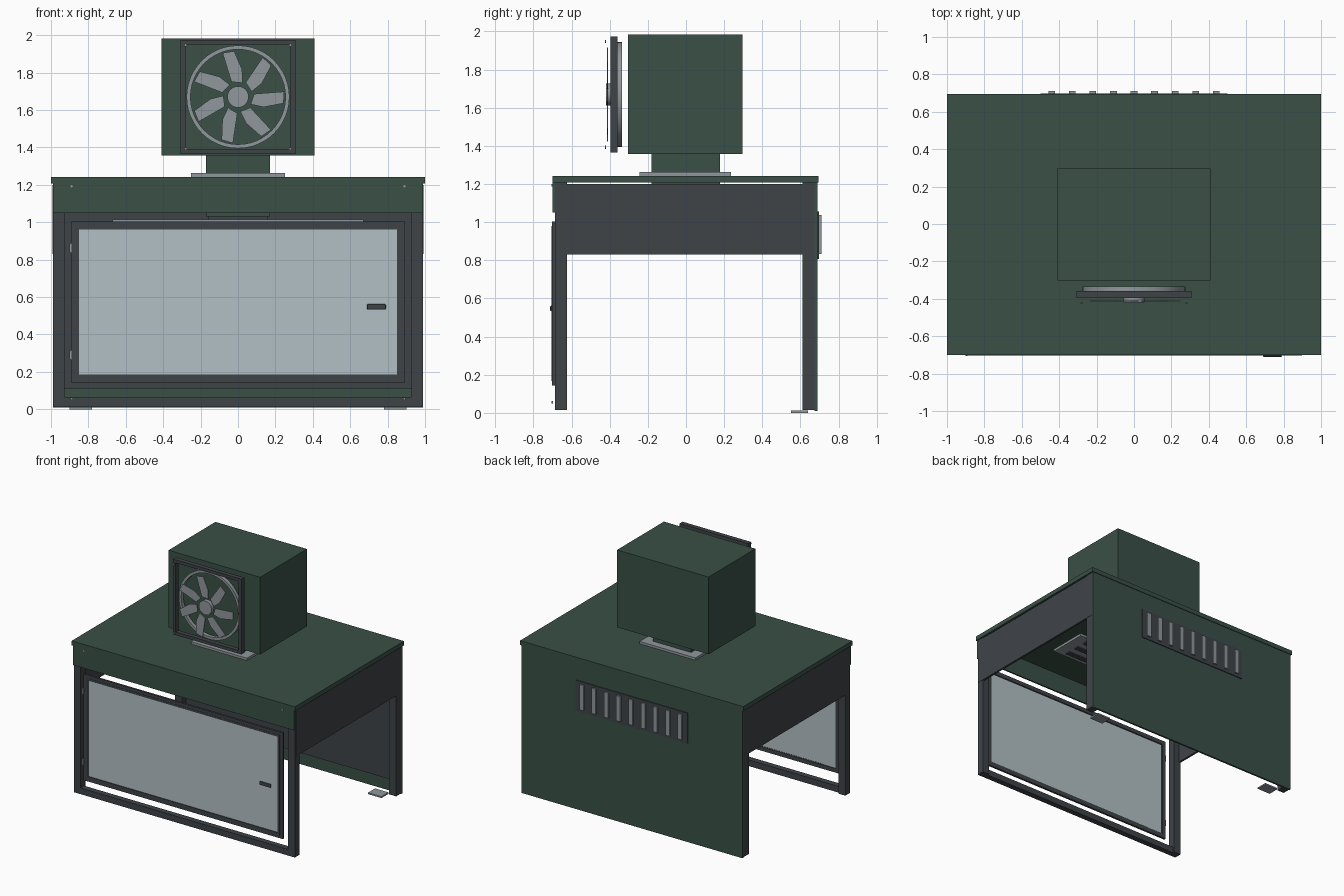
import bpy, bmesh, math
from mathutils import Vector

if "Cube" in bpy.data.objects:
    bpy.data.objects.remove(bpy.data.objects["Cube"])


def material(name, rgb):
    m = bpy.data.materials.new(name)
    m.diffuse_color = (*rgb, 1)
    m.use_nodes = True
    m.node_tree.nodes["Principled BSDF"].inputs["Base Color"].default_value = m.diffuse_color
    return m


GREEN = material("green_paint", (0.042, 0.08, 0.062))
DARK = material("dark_metal", (0.05, 0.057, 0.064))
LIGHT = material("light_metal", (0.28, 0.31, 0.33))
GLASS = material("pale_glass", (0.45, 0.53, 0.56))


def finish(name, bm, mat):
    bmesh.ops.recalc_face_normals(bm, faces=bm.faces)
    me = bpy.data.meshes.new(name)
    bm.to_mesh(me)
    bm.free()
    me.materials.append(mat)
    ob = bpy.data.objects.new(name, me)
    bpy.context.collection.objects.link(ob)
    return ob


def add_box(bm, x0, x1, y0, y1, z0, z1):
    vs = bmesh.ops.create_cube(bm, size=1)["verts"]
    for v in vs:
        v.co = Vector(((x0 + x1) / 2 + v.co.x * (x1 - x0),
                       (y0 + y1) / 2 + v.co.y * (y1 - y0),
                       (z0 + z1) / 2 + v.co.z * (z1 - z0)))


def boxes(name, mat, *dims):
    bm = bmesh.new()
    for d in dims:
        add_box(bm, *d)
    return finish(name, bm, mat)


def pair(name, mat, x0, x1, *rest):
    """The same box on the right and the left."""
    return boxes(name, mat, (x0, x1, *rest), (-x1, -x0, *rest))


def frame(name, mat, xo, z0, z1, w, y0, y1):
    """Rectangular frame facing the front, symmetric in x."""
    return boxes(name, mat,
                 (-xo, xo, y0, y1, z1 - w, z1), (-xo, xo, y0, y1, z0, z0 + w),
                 (-xo, -xo + w, y0, y1, z0 + w, z1 - w), (xo - w, xo, y0, y1, z0 + w, z1 - w))


def add_prism(bm, pts, y0, y1):
    """Extrude an x-z outline along y."""
    a = [bm.verts.new((x, y0, z)) for x, z in pts]
    b = [bm.verts.new((x, y1, z)) for x, z in pts]
    bm.faces.new(a)
    bm.faces.new(b[::-1])
    n = len(pts)
    for i in range(n):
        bm.faces.new((a[i], a[(i + 1) % n], b[(i + 1) % n], b[i]))


def circle(cx, cz, r, n):
    return [(cx + r * math.cos(math.tau * i / n), cz + r * math.sin(math.tau * i / n)) for i in range(n)]


def discs(name, mat, centres, r, y0, y1, n=12):
    bm = bmesh.new()
    for cx, cz in centres:
        add_prism(bm, circle(cx, cz, r, n), y0, y1)
    ob = finish(name, bm, mat)
    smooth(ob)
    return ob


def smooth(ob):
    bpy.ops.object.select_all(action="DESELECT")
    ob.select_set(True)
    bpy.context.view_layer.objects.active = ob
    bpy.ops.object.shade_smooth_by_angle(angle=math.radians(35))


# Cabinet shell
boxes("roof_panel", GREEN, (-1, 1, -0.7, 0.695, 1.207, 1.243))
boxes("front_fascia", GREEN, (-0.99, 0.99, -0.7, -0.687, 1.05, 1.207))
boxes("back_panel", GREEN, (-0.99, 0.99, 0.675, 0.69, 0.01, 1.207))
boxes("back_liner", DARK, (-0.93, 0.93, 0.66, 0.675, 0.11, 1.2))
pair("side_panels", DARK, 0.975, 0.992, -0.677, 0.672, 0.83, 1.2)

# Frame, bottom rail and rear feet
pair("front_posts", DARK, 0.928, 0.99, -0.687, -0.625, 0.015, 1.207)
pair("back_posts", DARK, 0.928, 0.99, 0.61, 0.675, 0.015, 1.207)
boxes("front_bottom_rail", DARK, (-0.93, 0.93, -0.687, -0.64, 0.015, 0.065))
pair("rear_feet", LIGHT, 0.78, 0.9, 0.55, 0.64, 0, 0.012)

# Glass door with handle and hinges
frame("door_frame", DARK, 0.893, 0.144, 1.003, 0.033, -0.702, -0.685)
frame("door_seal", DARK, 0.866, 0.168, 0.979, 0.017, -0.704, -0.69)
boxes("door_glass", GLASS, (-0.86, 0.86, -0.698, -0.69, 0.17, 0.977))
handle = boxes("door_handle", DARK, (0.69, 0.79, -0.712, -0.7, 0.533, 0.562))
bev = handle.modifiers.new("round", "BEVEL")
bev.width, bev.segments = 0.005, 2
boxes("door_hinges", LIGHT, *[(-0.902, -0.89, -0.706, -0.69, z - 0.024, z + 0.024) for z in (0.29, 0.863)])

# Air neck, collar and inner air grille
boxes("air_neck", GREEN, (-0.17, 0.17, -0.182, 0.178, 1.03, 1.36))
boxes("neck_flange", LIGHT, (-0.25, 0.25, -0.243, 0.237, 1.243, 1.262))
boxes("inner_collar", DARK, (-0.16, 0.16, -0.15, 0.15, 1.014, 1.032))
boxes("inner_grille_plate", LIGHT, (-0.67, 0.67, -0.16, 0.16, 0.995, 1.015))
boxes("inner_grille_slats", DARK, *[(-0.58, 0.58, y - 0.02, y + 0.02, 0.985, 0.996) for y in (-0.1, 0, 0.1)])

# Rear vent
boxes("rear_vent_plate", DARK, (-0.5, 0.5, 0.688, 0.697, 0.808, 1.057))
boxes("rear_vent_slats", LIGHT,
      *[(i * 0.11 - 0.018, i * 0.11 + 0.018, 0.695, 0.71, 0.833, 1.037) for i in range(-4, 5)])

# Cooler housing and square fan frame
boxes("cooler_housing", GREEN, (-0.41, 0.41, -0.303, 0.297, 1.357, 1.983))
FZ = 1.67
frame("fan_frame", DARK, 0.307, 1.365, 1.975, 0.025, -0.395, -0.358)

# Fan ring
bm = bmesh.new()
N = 48
loops = []
for r, y in ((0.275, -0.365), (0.275, -0.335), (0.254, -0.335), (0.254, -0.365)):
    loops.append([bm.verts.new((x, y, z)) for x, z in circle(0, FZ, r, N)])
for k in range(4):
    a, b = loops[k], loops[(k + 1) % 4]
    for i in range(N):
        j = (i + 1) % N
        bm.faces.new((a[i], a[j], b[j], b[i]))
smooth(finish("fan_ring", bm, LIGHT))

# Seven fan blades around the hub
outline = [(0.245, 0.045), (0.245, -0.018), (0.14, -0.045), (0.07, -0.035), (0.085, 0.022)]
bm = bmesh.new()
for k in range(7):
    t = math.radians(99) + math.tau * k / 7
    c, s = math.cos(t), math.sin(t)
    add_prism(bm, [(u * c - v * s, FZ + u * s + v * c) for u, v in outline], -0.415, -0.408)
finish("fan_blades", bm, LIGHT)
discs("fan_hub", LIGHT, [(0, FZ)], 0.057, -0.42, -0.388, 32)

# Screws
discs("fan_frame_screws", LIGHT, [(sx * 0.28, FZ + sz * 0.277) for sx in (-1, 1) for sz in (-1, 1)],
      0.008, -0.426, -0.42)
discs("cabinet_screws", LIGHT, [(sx * 0.89, z) for sx in (-1, 1) for z in (0.055, 1.193)],
      0.007, -0.704, -0.697)
